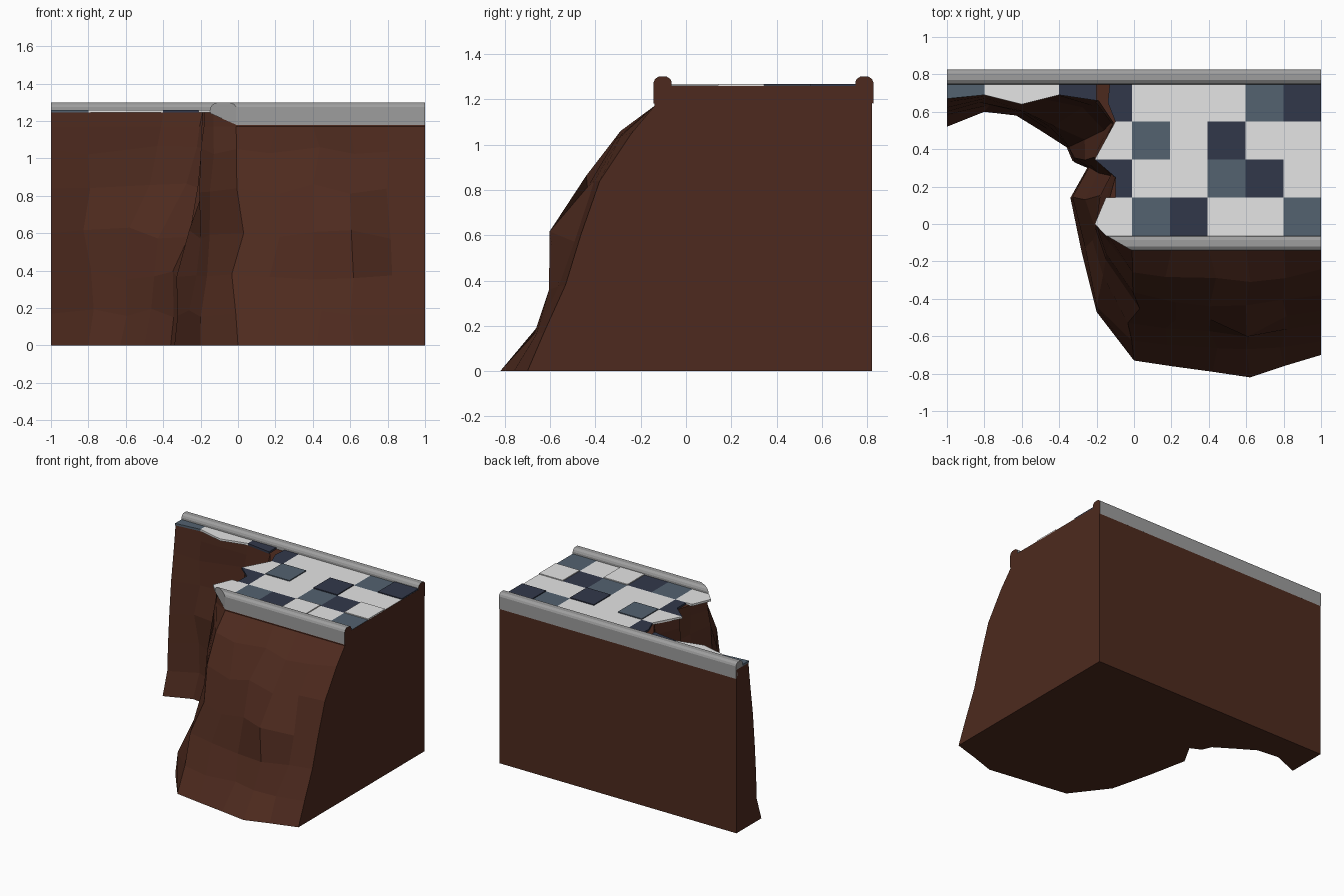
import bpy, bmesh, random
from mathutils import Vector

random.seed(4)
default_cube = bpy.data.objects.get("Cube")
if default_cube:
    bpy.data.objects.remove(default_cube, do_unlink=True)


def make_material(name, colour):
    material = bpy.data.materials.new(name)
    material.use_nodes = True
    material.diffuse_color = (*colour, 1)
    shader = material.node_tree.nodes["Principled BSDF"]
    shader.inputs["Base Color"].default_value = (*colour, 1)
    return material


brown = make_material("brown earth", (0.075, 0.023, 0.013))
grey = make_material("kerb grey", (0.34, 0.34, 0.34))
white = make_material("pale paving", (0.78, 0.78, 0.78))
slate = make_material("slate blue paving", (0.087, 0.122, 0.162))
navy = make_material("dark navy paving", (0.031, 0.039, 0.068))


def finish(name, bm, *materials):
    bmesh.ops.recalc_face_normals(bm, faces=bm.faces)
    mesh = bpy.data.meshes.new(name)
    bm.to_mesh(mesh)
    bm.free()
    for material in materials:
        mesh.materials.append(material)
    obj = bpy.data.objects.new(name, mesh)
    bpy.context.collection.objects.link(obj)
    return obj


def loft(bm, rings):
    """Skin closed rings and cap both ends."""
    loops = [[bm.verts.new(p) for p in ring] for ring in rings]
    for low, high in zip(loops, loops[1:]):
        for i in range(len(low)):
            j = (i + 1) % len(low)
            bm.faces.new((low[i], low[j], high[j], high[i]))
    return bm.faces.new(loops[0]), bm.faces.new(loops[-1])


# Cliff: each column runs from a foot point to a rim point along a slope profile
heights = (0, 0.17, 0.38, 0.6, 0.84, 1.05, 1.17, 1.246)
slopes = {
    "edge": (0, 0.13, 0.3, 0.42, 0.57, 0.82, 1, 1),
    "front": (0, 0.18, 0.32, 0.41, 0.55, 0.75, 1, 1),
    "bulge": (0, 0.24, 0.32, 0.3, 0.57, 0.73, 1, 1),
    "nose": (0, 0.18, 0.34, 0.47, 0.62, 0.8, 1, 1),
    "corner": (0, 0.1, 0.48, 0.71, 0.78, 0.88, 0.97, 1),
    "side": (0, 0.05, 0.08, 0.42, 0.8, 0.92, 0.97, 1),
    "ledge": (0, 0.12, 0.16, 0.22, 0.7, 0.88, 0.95, 1),
    "recess": (0, 0.36, 0.42, 0.52, 0.66, 0.85, 0.95, 1),
    "back": (0,) * len(heights),
}
columns = [
    ("edge", (1, -0.7), (1, -0.14)),
    ("front", (0.8, -0.76), (0.8, -0.14)),
    ("bulge", (0.62, -0.82), (0.6, -0.14)),
    ("front", (0.42, -0.79), (0.4, -0.14)),
    ("front", (0.2, -0.76), (0.2, -0.14)),
    ("nose", (0, -0.73), (-0.01, -0.14)),
    ("corner", (-0.2, -0.47), (-0.13, -0.06)),
    ("corner", (-0.28, -0.15), (-0.18, 0)),
    ("side", (-0.34, 0.14), (-0.13, 0.14)),
    ("side", (-0.25, 0.3), (-0.1, 0.25)),
    ("side", (-0.33, 0.34), (-0.19, 0.35)),
    ("side", (-0.36, 0.41), (-0.11, 0.54)),
    ("ledge", (-0.5, 0.5), (-0.19, 0.66)),
    ("ledge", (-0.63, 0.58), (-0.4, 0.695)),
    ("recess", (-0.8, 0.6), (-0.8, 0.695)),
    ("recess", (-1, 0.52), (-1, 0.675)),
    ("back", (-1, 0.82), (-1, 0.82)),
    ("back", (1, 0.82), (1, 0.82)),
]
nose_sway = (0, -0.01, -0.03, 0.035, 0, 0, 0, 0)
wobbles = {"front": 0.035, "bulge": 0.02, "recess": 0.035}
rings = []
for level, z in enumerate(heights):
    ring = []
    for kind, foot, rim in columns:
        p = Vector(foot).lerp(Vector(rim), slopes[kind][level])
        height = z
        if kind == "nose":
            p.x += nose_sway[level]
        elif 0 < level < 6 and abs(foot[0]) < 1:
            wobble = wobbles.get(kind, 0.01)
            p.x += random.uniform(-wobble, wobble)
            p.y += random.uniform(-0.015, 0.015)
            height += random.uniform(-0.03, 0.03)
        elif z == heights[-1] and foot[0] == 1:
            height += 0.012
        ring.append((p.x, p.y, height))
    rings.append(ring)
bm = bmesh.new()
caps = loft(bm, rings)
bmesh.ops.triangulate(bm, faces=list(caps))
finish("cliff_rock", bm, brown)


# Kerbs: a rounded profile swept along x, with a brown cut right end
def kerb(name, outer, direction, left_end):
    profile = [(0, 1.18), (0, 1.275), (0.006, 1.289), (0.022, 1.3),
               (0.058, 1.3), (0.074, 1.289), (0.08, 1.275), (0.08, 1.24)]
    bm = bmesh.new()
    ends = [[(end(inset), outer + direction * inset, z) for inset, z in profile]
            for end in (left_end, lambda inset: 1)]
    loft(bm, ends)[1].material_index = 1
    finish(name, bm, grey, brown)


kerb("front_kerb", -0.143, 1, lambda inset: -0.01 - inset * 1.7)
kerb("back_kerb", 0.827, -1, lambda inset: -1)


# Paving: slabs extruded from flat outlines
def slab(name, outline, material, top=1.26):
    bm = bmesh.new()
    loft(bm, [[(x, y, z) for x, y in outline] for z in (1.245, top)])
    finish(name, bm, material)


paints = {"W": white, "S": slate, "D": navy}
rows = ("SDWWS", "WWSDW", "SWDWW", "WWWSD")
raised = {(2, 0), (4, 1), (0, 2), (2, 2), (4, 3)}
edges_y = (-0.063, 0.142, 0.345, 0.547, 0.75)
for r, row in enumerate(rows):
    y0, y1 = edges_y[r:r + 2]
    for c, key in enumerate(row):
        x0 = c * 0.202 - 0.01
        x1 = min(x0 + 0.202, 0.999)
        top = 1.267 if (c, r) in raised else 1.26
        slab("paving_slab", [(x0, y0), (x1, y0), (x1, y1), (x0, y1)], paints[key], top)

# Broken slabs along the crumbled rim
broken = [
    (white, [(-0.15, 0.142), (-0.21, 0), (-0.15, -0.063), (-0.01, -0.063), (-0.01, 0.142)]),
    (navy, [(-0.21, 0.345), (-0.1, 0.25), (-0.1, 0.142), (-0.01, 0.142), (-0.01, 0.345)]),
    (white, [(-0.1, 0.547), (-0.21, 0.345), (-0.01, 0.345), (-0.01, 0.547)]),
    (navy, [(-0.13, 0.75), (-0.14, 0.65), (-0.1, 0.547), (-0.01, 0.547), (-0.01, 0.75)]),
]
for material, outline in broken:
    slab("broken_slab", outline, material)

# Narrow remains of the slabs against the back kerb
rim = [(-1, 0.67), (-0.8, 0.69), (-0.6, 0.64), (-0.4, 0.69), (-0.2, 0.66)]
for start, end, key in zip(rim, rim[1:], "SWWD"):
    slab("ledge_slab", [start, end, (end[0], 0.75), (start[0], 0.75)], paints[key])
